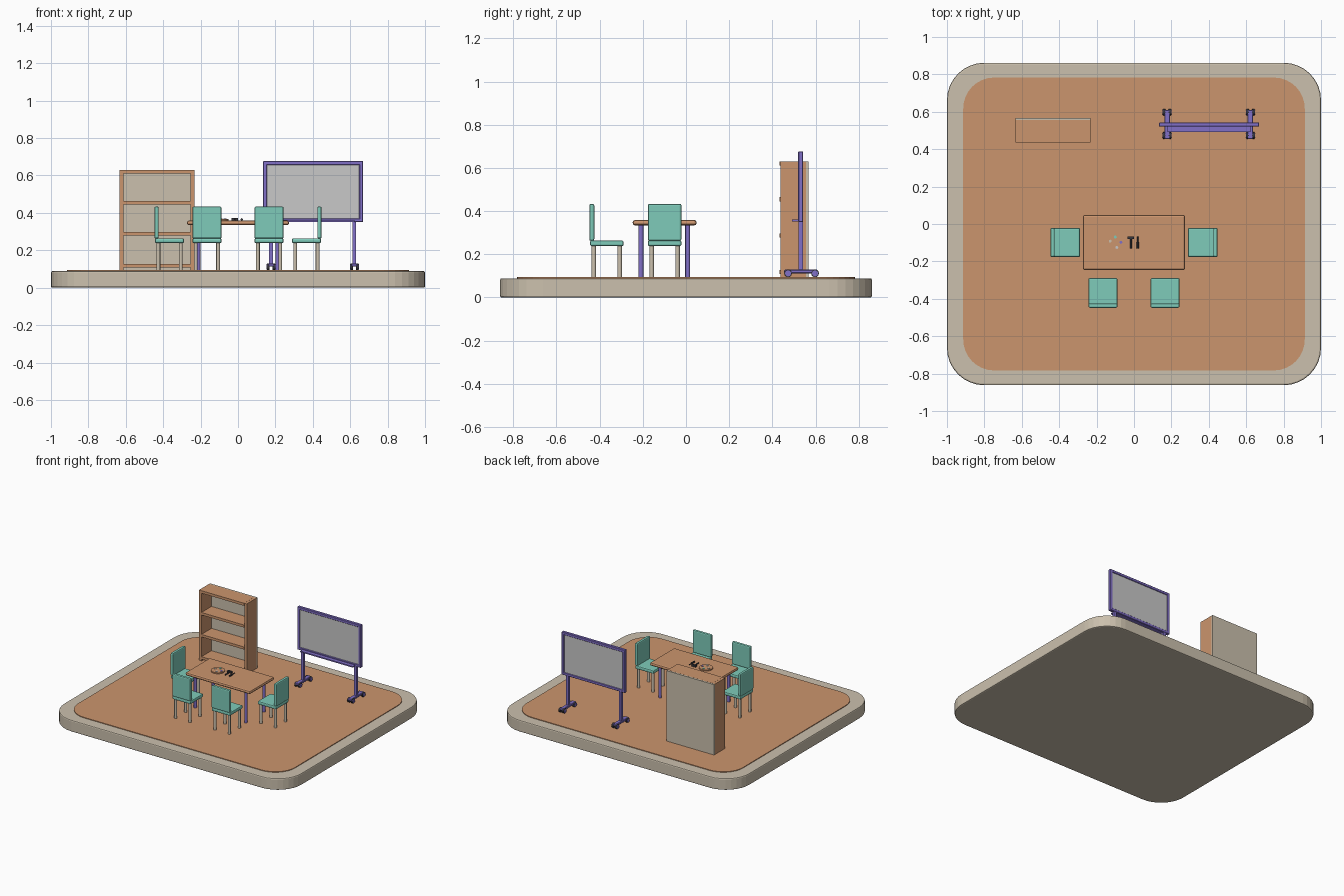
import bpy, bmesh, math
from mathutils import Matrix, Vector

if "Cube" in bpy.data.objects:
    bpy.data.objects.remove(bpy.data.objects["Cube"])


def mat(name, r, g, b):
    m = bpy.data.materials.new(name)
    m.diffuse_color = (r, g, b, 1)
    m.use_nodes = True
    m.node_tree.nodes["Principled BSDF"].inputs["Base Color"].default_value = m.diffuse_color
    return m


BEIGE = mat("beige", 0.60, 0.53, 0.42)
WOOD = mat("warm wood", 0.60, 0.30, 0.155)
TEAL = mat("teal", 0.21, 0.60, 0.49)
PURPLE = mat("purple", 0.22, 0.16, 0.57)
GREY = mat("light grey", 0.58, 0.58, 0.58)
DARK = mat("charcoal", 0.04, 0.04, 0.05)


def finish(bm, name, material, xf=None, bevel=0, segs=2, smooth=False):
    if bevel:
        bmesh.ops.bevel(bm, geom=bm.edges[:], offset=bevel, segments=segs,
                        profile=0.5, affect='EDGES')
    if xf:
        bm.transform(xf)
    bmesh.ops.recalc_face_normals(bm, faces=bm.faces)
    me = bpy.data.meshes.new(name)
    bm.to_mesh(me)
    bm.free()
    me.materials.append(material)
    ob = bpy.data.objects.new(name, me)
    bpy.context.collection.objects.link(ob)
    if smooth:
        bpy.ops.object.select_all(action='DESELECT')
        bpy.context.view_layer.objects.active = ob
        ob.select_set(True)
        bpy.ops.object.shade_smooth_by_angle(angle=math.radians(35))
    return ob


def box(name, lo, hi, material, bevel=0, segs=2, xf=None):
    lo, hi = Vector(lo), Vector(hi)
    bm = bmesh.new()
    bmesh.ops.create_cube(bm, size=1, matrix=Matrix.Translation((lo + hi) / 2)
                          @ Matrix.Diagonal((*(hi - lo), 1)))
    return finish(bm, name, material, xf, bevel, segs)


def rod(name, a, b, r, material, sides=12, xf=None):
    a, b = Vector(a), Vector(b)
    d = b - a
    bm = bmesh.new()
    bmesh.ops.create_cone(bm, cap_ends=True, segments=sides, radius1=r, radius2=r,
                          depth=d.length, matrix=Matrix.Translation((a + b) / 2)
                          @ d.to_track_quat('Z', 'Y').to_matrix().to_4x4())
    return finish(bm, name, material, xf, smooth=True)


def rounded_slab(name, hx, hy, r, z0, z1, material, bevel=0):
    bm = bmesh.new()
    n = 8
    vs = []
    for k, (sx, sy) in enumerate([(1, 1), (-1, 1), (-1, -1), (1, -1)]):
        for i in range(n + 1):
            t = math.pi / 2 * (k + i / n)
            vs.append(bm.verts.new((sx * (hx - r) + r * math.cos(t),
                                    sy * (hy - r) + r * math.sin(t), z0)))
    f = bm.faces.new(vs)
    ext = bmesh.ops.extrude_face_region(bm, geom=[f])
    bmesh.ops.translate(bm, vec=(0, 0, z1 - z0),
                        verts=[v for v in ext["geom"] if isinstance(v, bmesh.types.BMVert)])
    if bevel:
        rim = [e for e in bm.edges if abs(e.verts[0].co.z - e.verts[1].co.z) < 1e-6]
        bmesh.ops.bevel(bm, geom=rim, offset=bevel, segments=2, profile=0.5, affect='EDGES')
    return finish(bm, name, material)


# Platform and floor
FL = 0.094
rounded_slab("platform", 1.0, 0.862, 0.2, 0, 0.089, BEIGE, 0.008)
rounded_slab("floor", 0.913, 0.783, 0.165, 0.08, FL, WOOD)

# Bookcase
X0, X1 = -0.633, -0.232
box("bookcase_back", (X0, 0.555, FL), (X1, 0.567, 0.63), BEIGE)
for n, x in (("left", X0), ("right", X1 - 0.021)):
    box(f"bookcase_{n}_side", (x, 0.437, FL), (x + 0.021, 0.555, 0.63), WOOD)
for i, z in enumerate((0.108, 0.278, 0.445, 0.611)):
    box(f"bookcase_shelf_{i}", (X0 + 0.02, 0.434, z), (X1 - 0.02, 0.555, z + 0.0195), WOOD)

# Rolling board: frame, panel, tray and stand
BX0, BX1, BZ0, BZ1 = 0.134, 0.669, 0.35, 0.677
F = 0.021
for n, z in (("bottom", BZ0), ("top", BZ1 - F)):
    box(f"board_{n}_rail", (BX0, 0.52, z), (BX1, 0.543, z + F), PURPLE, 0.003, 1)
for n, x in (("left", BX0), ("right", BX1 - F)):
    box(f"board_{n}_rail", (x, 0.52, BZ0), (x + F, 0.543, BZ1), PURPLE, 0.003, 1)
box("board_panel", (BX0 + 0.01, 0.525, BZ0 + 0.01), (BX1 - 0.01, 0.538, BZ1 - 0.01), GREY)
box("board_tray", (0.18, 0.492, 0.352), (0.622, 0.522, 0.361), PURPLE)
for n, x in (("left", 0.177), ("right", 0.622)):
    box(f"board_{n}_post", (x - 0.01, 0.521, 0.115), (x + 0.01, 0.541, 0.36), PURPLE)
    box(f"board_{n}_foot", (x - 0.015, 0.455, 0.112), (x + 0.015, 0.61, 0.129), PURPLE, 0.003, 1)
    for k, y in enumerate((0.473, 0.598)):
        for s in (-1, 1):
            rod(f"board_{n}_caster_{k}", (x + s * 0.008, y, FL + 0.018),
                (x + s * 0.021, y, FL + 0.018), 0.018, DARK)
            rod(f"board_{n}_caster_cap_{k}", (x + s * 0.021, y, FL + 0.018),
                (x + s * 0.024, y, FL + 0.018), 0.014, PURPLE)

# Table
TZ = 0.359
box("table_top", (-0.273, -0.247, 0.334), (0.273, 0.049, TZ), WOOD, 0.011, 2)
for sx in (-1, 1):
    for y in (-0.209, 0.008):
        rod("table_leg", (sx * 0.213, y, FL), (sx * 0.213, y, 0.336), 0.0115, PURPLE)

# Chairs: modelled facing +y, then turned into place
for i, (x, y, a) in enumerate([(-0.166, -0.367, 0), (0.166, -0.367, 0),
                               (-0.366, -0.099, -90), (0.366, -0.099, 90)]):
    m = Matrix.Translation((x, y, 0)) @ Matrix.Rotation(math.radians(a), 4, 'Z')
    box(f"chair_{i}_seat", (-0.078, -0.078, 0.238), (0.078, 0.078, 0.264), TEAL, 0.008, 2, m)
    box(f"chair_{i}_back", (-0.078, -0.081, 0.262), (0.078, -0.058, 0.434), TEAL, 0.008, 2, m)
    for sx in (-1, 1):
        for sy in (-1, 1):
            rod(f"chair_{i}_leg", (sx * 0.06, sy * 0.06, FL), (sx * 0.06, sy * 0.06, 0.242),
                0.0105, BEIGE, xf=m)

# Palette with paint dabs
PX, PY = -0.1, -0.098
rod("palette", (PX, PY, TZ), (PX, PY, TZ + 0.008), 0.048, WOOD, 24)
for n, dx, dy, c in (("teal", 0.0, 0.028, TEAL), ("purple", 0.03, 0.0, PURPLE),
                     ("beige", -0.027, 0.006, BEIGE), ("grey", 0.008, -0.027, GREY)):
    rod(f"{n}_dab", (PX + dx, PY + dy, TZ + 0.006), (PX + dx, PY + dy, TZ + 0.011), 0.008, c)

# Hammer and screwdriver
box("hammer_head", (-0.034, -0.081, TZ), (0.001, -0.066, TZ + 0.014), DARK)
rod("hammer_handle", (-0.016, -0.13, TZ + 0.006), (-0.016, -0.075, TZ + 0.006), 0.005, DARK, 8)
rod("screwdriver_handle", (0.02, -0.13, TZ + 0.006), (0.02, -0.097, TZ + 0.006), 0.0065, DARK, 8)
rod("screwdriver_shaft", (0.02, -0.1, TZ + 0.006), (0.02, -0.066, TZ + 0.006), 0.003, DARK, 8)
